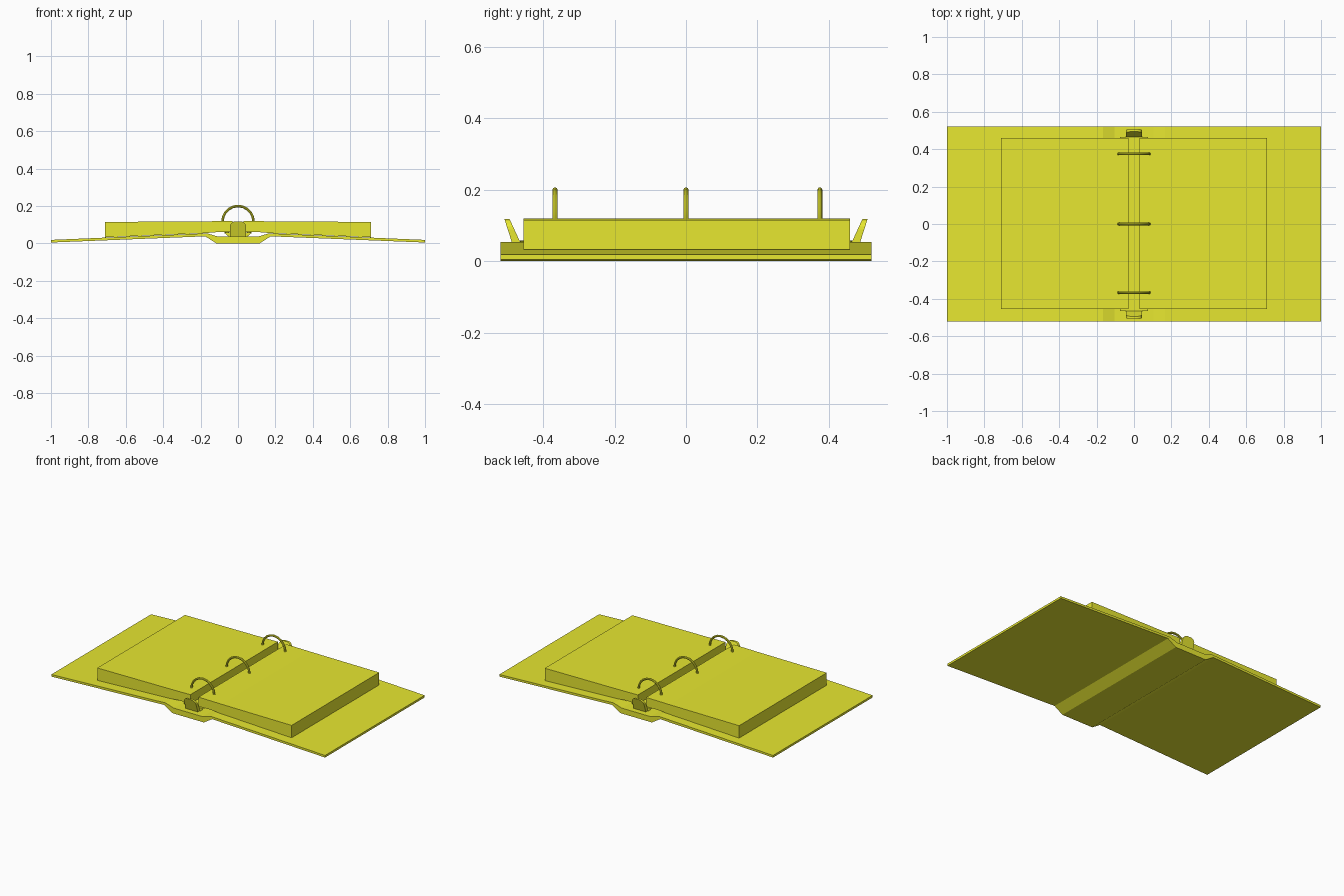
import bpy, bmesh, math

if "Cube" in bpy.data.objects:
    bpy.data.objects.remove(bpy.data.objects["Cube"])

mat = bpy.data.materials.new("yellow")
mat.diffuse_color = (0.8, 0.8, 0.03, 1)
mat.use_nodes = True
mat.node_tree.nodes["Principled BSDF"].inputs["Base Color"].default_value = mat.diffuse_color


def finish(bm, name):
    bmesh.ops.recalc_face_normals(bm, faces=bm.faces)
    me = bpy.data.meshes.new(name)
    bm.to_mesh(me)
    bm.free()
    me.materials.append(mat)
    ob = bpy.data.objects.new(name, me)
    bpy.context.collection.objects.link(ob)
    return ob


def prism(name, profile, y_near, y_far):
    """Extrude an (x, z) profile between two y functions of z."""
    bm = bmesh.new()
    a = [bm.verts.new((x, y_near(z), z)) for x, z in profile]
    b = [bm.verts.new((x, y_far(z), z)) for x, z in profile]
    n = len(profile)
    bm.faces.new(a)
    bm.faces.new(b[::-1])
    for i in range(n):
        j = (i + 1) % n
        bm.faces.new((a[i], b[i], b[j], a[j]))
    return finish(bm, name)


def box_prism(name, profile, y0, y1):
    return prism(name, profile, lambda z: y0, lambda z: y1)


def mirrored(half):
    return half + [(-x, z) for x, z in reversed(half)]


# Cover boards with the folded spine channel
cover_half = [(0.105, 0.036), (0.165, 0.054), (1.0, 0.019),
              (1.0, 0.005), (0.175, 0.038), (0.115, 0.0)]
box_prism("cover", mirrored(cover_half), -0.52, 0.52)

# Two stacks of paper resting on the boards
for side, name in ((-1, "left_pages"), (1, "right_pages")):
    stack = [(0.03, 0.06), (0.12, 0.06), (0.18, 0.055), (0.71, 0.033),
             (0.71, 0.115), (0.2, 0.118), (0.03, 0.12)]
    box_prism(name, [(side * x, z) for x, z in stack], -0.455, 0.46)

# Metal rail under the pages
box_prism("ring_rail", mirrored([(0.045, 0.033), (0.075, 0.058)]), -0.465, 0.465)

# Flared, round-topped release levers
lever_half = [(0.044, 0.034)]
for i in range(6):
    a = math.radians(18 * i)
    lever_half.append((0.014 + 0.03 * math.cos(a), 0.088 + 0.03 * math.sin(a)))
for s, name in ((-1, "front_lever"), (1, "back_lever")):
    prism(name, mirrored(lever_half),
          lambda z: s * (0.463 + 0.46 * (z - 0.05)),
          lambda z: s * (0.487 + 0.32 * (z - 0.05)))


# Three closed binder rings
for i, y in enumerate((-0.367, 0.0, 0.375)):
    bpy.ops.mesh.primitive_torus_add(
        major_segments=20, minor_segments=8, major_radius=0.083,
        minor_radius=0.007, location=(0, y, 0.117),
        rotation=(math.pi / 2, 0, 0))
    ring = bpy.context.object
    ring.name = f"binder_ring_{i + 1}"
    ring.data.materials.append(mat)
    bpy.ops.object.shade_smooth_by_angle()
